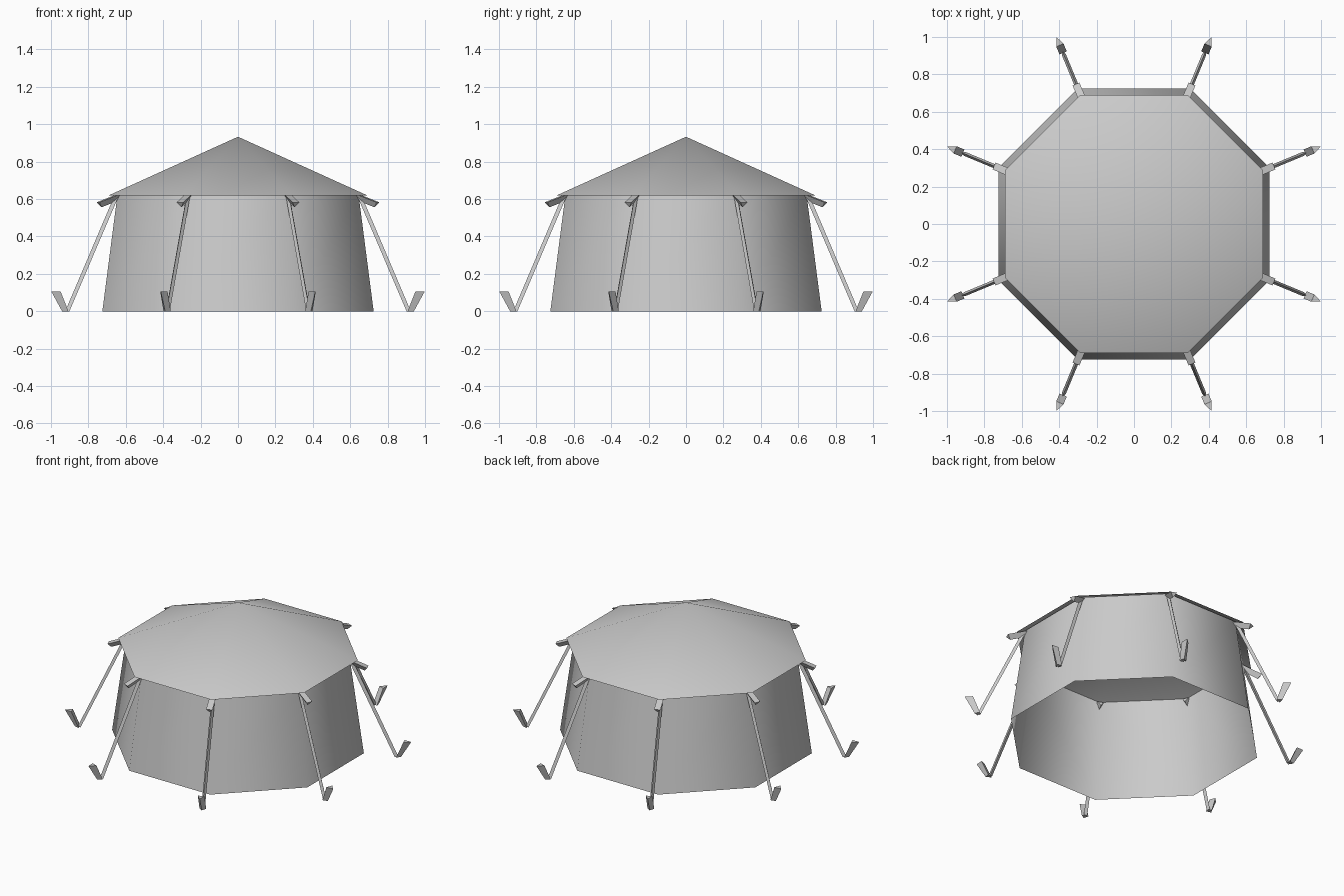
import bpy, bmesh, math

cube = bpy.data.objects.get("Cube")
if cube:
    bpy.data.objects.remove(cube, do_unlink=True)

SIDES = 8
STEP = math.tau / SIDES

grey = bpy.data.materials.new("plain grey")
grey.use_nodes = True
grey.diffuse_color = (0.6, 0.6, 0.6, 1)
grey.node_tree.nodes["Principled BSDF"].inputs["Base Color"].default_value = (0.6, 0.6, 0.6, 1)


def finish(name, bm, smooth):
    me = bpy.data.meshes.new(name)
    for f in bm.faces:
        f.smooth = smooth
    bm.to_mesh(me)
    bm.free()
    me.materials.append(grey)
    ob = bpy.data.objects.new(name, me)
    bpy.context.collection.objects.link(ob)
    return ob


def ring(bm, radius, z):
    return [bm.verts.new((radius * math.cos((i + 0.5) * STEP),
                          radius * math.sin((i + 0.5) * STEP), z)) for i in range(SIDES)]


def prism(name, angle, start, end, half_width):
    """Three-sided bar in the radial plane: each end is (flat side r, z, ridge r, z)."""
    bm = bmesh.new()
    ends = []
    c, s = math.cos(angle), math.sin(angle)
    for fr, fz, rr, rz in (start, end):
        corners = [(fr, -half_width, fz), (fr, half_width, fz), (rr, 0, rz)]
        ends.append([bm.verts.new((r * c - t * s, r * s + t * c, z)) for r, t, z in corners])
    a, b = ends
    for i in range(3):
        j = (i + 1) % 3
        bm.faces.new((a[i], a[j], b[j], b[i]))
    bm.faces.new(a)
    bm.faces.new(b)
    bmesh.ops.recalc_face_normals(bm, faces=bm.faces[:])
    return finish(name, bm, False)


# Leaning canvas wall, open at the bottom
bm = bmesh.new()
low, high = ring(bm, 0.785, 0), ring(bm, 0.696, 0.635)
for i in range(SIDES):
    j = (i + 1) % SIDES
    bm.faces.new((low[i], low[j], high[j], high[i]))
finish("tent_wall", bm, True)

# Pointed canvas roof with overhanging eaves
bm = bmesh.new()
eave = ring(bm, 0.747, 0.62)
apex = bm.verts.new((0, 0, 0.933))
for i in range(SIDES):
    bm.faces.new((eave[i], eave[(i + 1) % SIDES], apex))
finish("tent_roof", bm, True)

# A strut, guy rope and ground stake at every corner
for i in range(SIDES):
    angle = (i + 0.5) * STEP
    prism(f"eave_strut_{i}", angle, (0.68, 0.63, 0.67, 0.6), (0.81, 0.582, 0.79, 0.556), 0.02)
    prism(f"guy_rope_{i}", angle, (0.7, 0.605, 0.718, 0.612), (0.98, 0, 1.0, 0), 0.011)
    prism(f"ground_stake_{i}", angle, (0.99, 0, 1.018, 0), (1.035, 0.105, 1.08, 0.105), 0.021)
